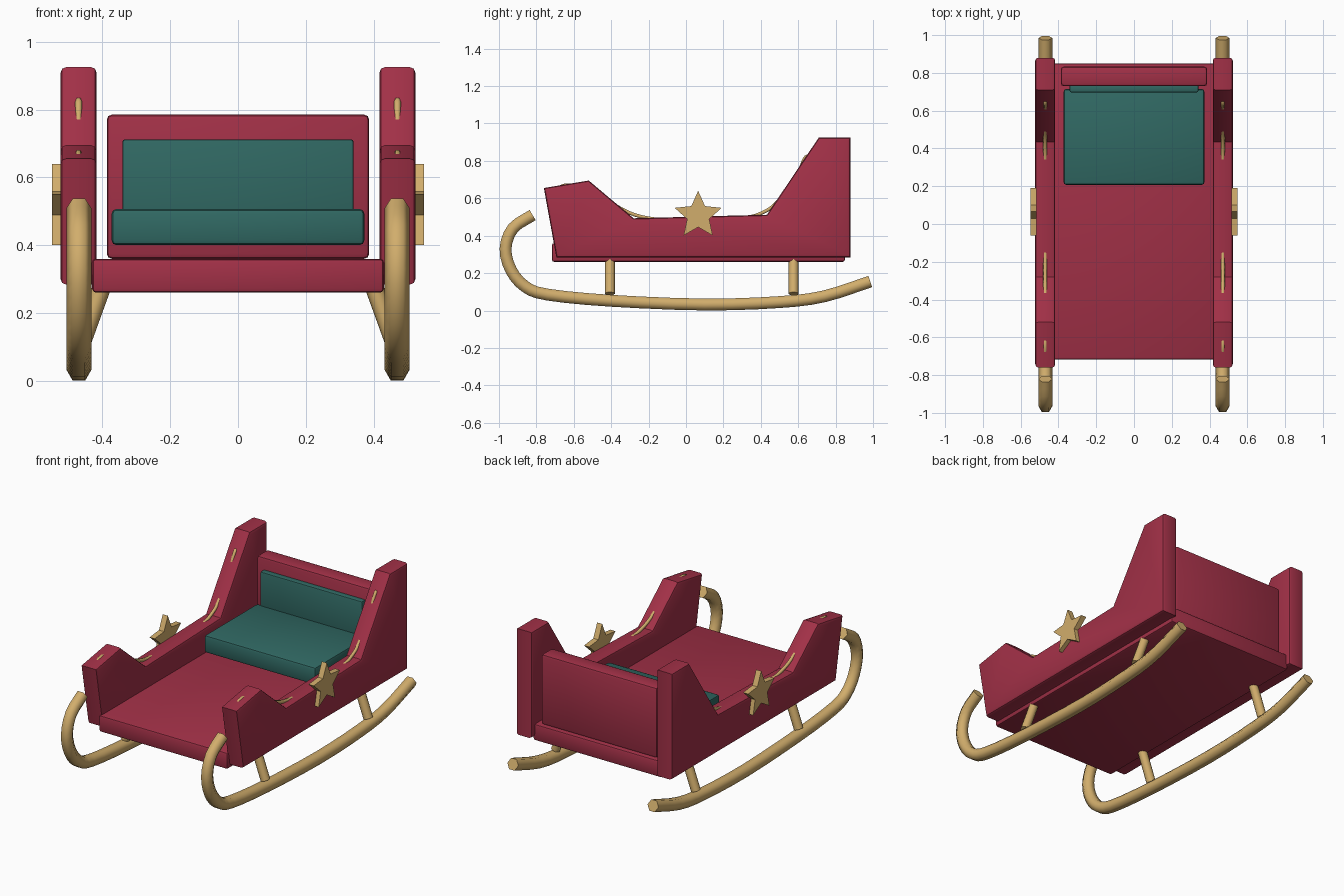
import bpy
import bmesh
from math import sin, cos, pi, radians
from mathutils import Vector

cube = bpy.data.objects.get("Cube")
if cube:
    bpy.data.objects.remove(cube)


def make_material(name, rgb):
    mat = bpy.data.materials.new(name)
    mat.use_nodes = True
    mat.diffuse_color = (*rgb, 1)
    mat.node_tree.nodes["Principled BSDF"].inputs["Base Color"].default_value = (*rgb, 1)
    return mat


RED = make_material("red paint", (0.36, 0.03, 0.063))
GREEN = make_material("green cushion", (0.03, 0.14, 0.125))
GOLD = make_material("gold", (0.64, 0.42, 0.15))


def finish(name, bm, mat, angle=30):
    bmesh.ops.recalc_face_normals(bm, faces=bm.faces)
    mesh = bpy.data.meshes.new(name)
    bm.to_mesh(mesh)
    bm.free()
    mesh.materials.append(mat)
    obj = bpy.data.objects.new(name, mesh)
    bpy.context.collection.objects.link(obj)
    bpy.ops.object.select_all(action="DESELECT")
    obj.select_set(True)
    bpy.context.view_layer.objects.active = obj
    bpy.ops.object.shade_smooth_by_angle(angle=radians(angle))
    return obj


def box(name, low, high, bevel, mat):
    """Rounded box between two corners."""
    low, high = Vector(low), Vector(high)
    bm = bmesh.new()
    bmesh.ops.create_cube(bm, size=1)
    for v in bm.verts:
        v.co = (low + high) / 2 + v.co * (high - low)
    bmesh.ops.bevel(bm, geom=bm.edges[:], offset=bevel, segments=2,
                    profile=0.5, affect="EDGES")
    return finish(name, bm, mat)


def plate(name, profile, x0, x1, bevel, mat):
    """Extrude a side profile along x, rounding only the two rims."""
    bm = bmesh.new()
    face = bm.faces.new([bm.verts.new((x0, y, z)) for y, z in profile])
    out = bmesh.ops.extrude_face_region(bm, geom=[face], use_keep_orig=True)
    for v in out["geom"]:
        if isinstance(v, bmesh.types.BMVert):
            v.co.x = x1
    if bevel:
        rims = [e for e in bm.edges if abs(e.verts[0].co.x - e.verts[1].co.x) < 1e-5]
        bmesh.ops.bevel(bm, geom=rims, offset=bevel, segments=2,
                        profile=0.5, affect="EDGES")
    return finish(name, bm, mat)


def smooth_path(pts, steps):
    """Catmull-Rom curve through the points."""
    pts = [2 * pts[0] - pts[1]] + pts + [2 * pts[-1] - pts[-2]]
    path = []
    for a, b, c, d in zip(pts, pts[1:], pts[2:], pts[3:]):
        for i in range(steps):
            t = i / steps
            path.append(0.5 * (2 * b + (c - a) * t + (2 * a - 5 * b + 4 * c - d) * t ** 2
                               + (3 * b - a - 3 * c + d) * t ** 3))
    return path + [pts[-2]]


def tube(name, path, radius, sides, across, mat):
    """Sweep a polygon along a flat path; across is the path plane's normal."""
    bm = bmesh.new()
    rings = []
    for i, p in enumerate(path):
        tangent = (path[min(i + 1, len(path) - 1)] - path[max(i - 1, 0)]).normalized()
        normal = tangent.cross(across)
        rings.append([bm.verts.new(p + radius * (across * cos(2 * pi * k / sides)
                                                 + normal * sin(2 * pi * k / sides)))
                      for k in range(sides)])
    for r, q in zip(rings, rings[1:]):
        for k in range(sides):
            n = (k + 1) % sides
            bm.faces.new((r[k], r[n], q[n], q[k]))
    bm.faces.new(rings[0])
    bm.faces.new(rings[-1])
    return finish(name, bm, mat, 65)


# Body and seat
box("floor", (-0.43, -0.717, 0.26), (0.43, 0.85, 0.36), 0.012, RED)
box("backrest", (-0.387, 0.73, 0.36), (0.387, 0.833, 0.785), 0.015, RED)
box("seat_cushion", (-0.373, 0.207, 0.4), (0.373, 0.715, 0.507), 0.015, GREEN)
box("back_cushion", (-0.341, 0.697, 0.43), (0.341, 0.74, 0.712), 0.008, GREEN)

PANEL = [(-0.76, 0.655), (-0.52, 0.695), (-0.28, 0.493), (0.433, 0.512),
         (0.71, 0.925), (0.88, 0.925), (0.88, 0.284), (-0.693, 0.284)]
RUNNER = [(-0.82, 0.51), (-0.925, 0.44), (-0.965, 0.33), (-0.935, 0.215),
          (-0.86, 0.128), (-0.74, 0.085), (-0.4, 0.052), (0.1, 0.032),
          (0.5, 0.045), (0.74, 0.076), (0.985, 0.155)]
TRIM = [(-0.72, 0.63), (-0.655, 0.668), (-0.58, 0.66), (-0.42, 0.585),
        (-0.35, 0.546), (-0.27, 0.51), (-0.16, 0.488), (0, 0.48), (0.2, 0.482),
        (0.34, 0.5), (0.41, 0.524), (0.47, 0.562), (0.54, 0.645),
        (0.6, 0.735), (0.635, 0.813), (0.665, 0.83), (0.78, 0.87)]
STAR = [(0.065 + r * sin(k * pi / 5), 0.508 + r * cos(k * pi / 5))
        for k in range(10) for r in [0.062 if k % 2 else 0.132]]

X, Y = Vector((1, 0, 0)), Vector((0, 1, 0))

# Side panels, runners, trims, stars and struts on both sides
for side, s in (("left", 1), ("right", -1)):
    plate(side + "_side_panel", PANEL, s * 0.417, s * 0.523, 0.016, RED)
    plate(side + "_star", STAR, s * 0.515, s * 0.549, 0, GOLD)

    runner = smooth_path([Vector((s * 0.469, y, z)) for y, z in RUNNER], 3)
    tube(side + "_runner", runner, 0.0365, 6, X, GOLD)

    trim = smooth_path([Vector((s * 0.47, y, z)) for y, z in TRIM], 3)
    tube(side + "_top_trim", trim, 0.0105, 6, X, GOLD)

    for end, y in (("front", -0.407), ("rear", 0.575)):
        strut = [Vector((s * 0.4, y, 0.28)), Vector((s * 0.469, y, 0.09))]
        tube(f"{side}_{end}_strut", strut, 0.027, 8, Y, GOLD)
